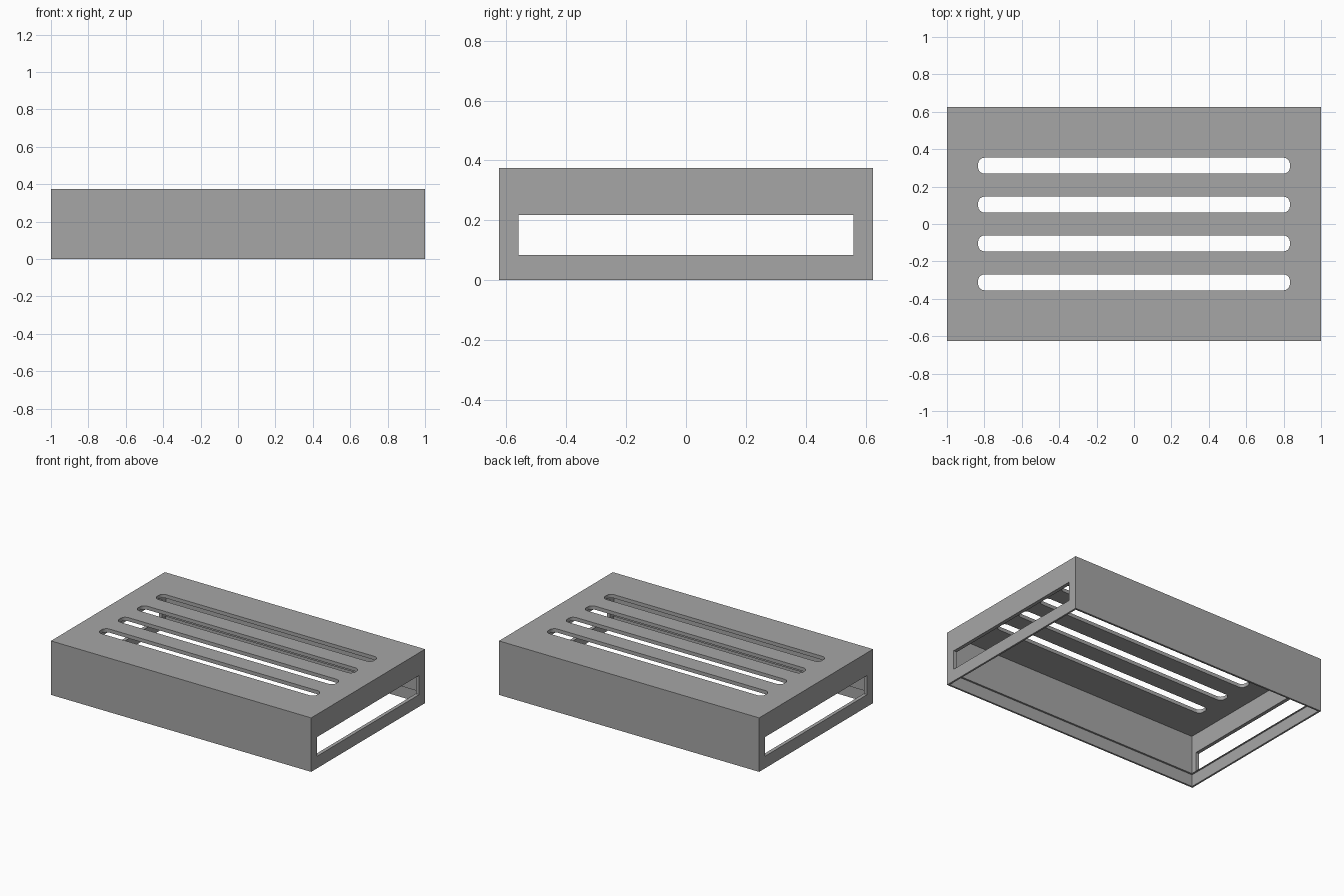
import bpy
import bmesh
from mathutils import Matrix

cube = bpy.data.objects.get("Cube")
if cube:
    bpy.data.objects.remove(cube, do_unlink=True)

LENGTH, DEPTH, HEIGHT = 2.0, 1.25, 0.375
WALL = 0.025
LIP = WALL / 2          # wall thickness left beside the bottom recess
RECESS = 0.083          # height of the bottom recess

grey = bpy.data.materials.new("plain_grey")
grey.use_nodes = True
colour = (0.38, 0.38, 0.38, 1)
grey.diffuse_color = colour
grey.node_tree.nodes["Principled BSDF"].inputs["Base Color"].default_value = colour


def block(name, x, y, z_low, z_high, y_mid=0, radius=0):
    """Box centred on x = 0, with optional rounded upright edges."""
    bm = bmesh.new()
    size = Matrix.Diagonal((x, y, z_high - z_low, 1))
    place = Matrix.Translation((0, y_mid, (z_low + z_high) / 2))
    bmesh.ops.create_cube(bm, size=1, matrix=place @ size)
    if radius:
        upright = [e for e in bm.edges
                   if abs(e.verts[0].co.z - e.verts[1].co.z) > 0.01]
        bmesh.ops.bevel(bm, geom=upright, offset=radius, segments=6,
                        profile=0.5, affect='EDGES')
    mesh = bpy.data.meshes.new(name)
    bm.to_mesh(mesh)
    bm.free()
    obj = bpy.data.objects.new(name, mesh)
    bpy.context.collection.objects.link(obj)
    return obj


# Outer case
case = block("vented_case", LENGTH, DEPTH, 0, HEIGHT)
case.data.materials.append(grey)

# Hollow inside, open below, with a stepped recess around the bottom rim
cutters = [
    block("cavity_cutter", LENGTH - 2 * WALL, DEPTH - 2 * WALL, -0.1, HEIGHT - WALL),
    block("recess_cutter", LENGTH - 2 * LIP, DEPTH - 2 * LIP, -0.2, RECESS),
    # Window through both end walls
    block("window_cutter", LENGTH + 0.2, 1.12, RECESS + 0.001, 0.217),
]

# Four rounded slots in the top
for i in range(4):
    cutters.append(block("slot_cutter", 1.667, 0.085, HEIGHT - 0.1, HEIGHT + 0.1,
                         y_mid=(i - 1.5) * 0.208, radius=0.034))

for cutter in cutters:
    cutter.hide_render = True
    cut = case.modifiers.new(cutter.name, 'BOOLEAN')
    cut.operation = 'DIFFERENCE'
    cut.solver = 'EXACT'
    cut.object = cutter

# Keep the cut shape and discard the cutters
graph = bpy.context.evaluated_depsgraph_get()
cut_mesh = bpy.data.meshes.new_from_object(case.evaluated_get(graph))
case.modifiers.clear()
case.data = cut_mesh
for cutter in cutters:
    bpy.data.objects.remove(cutter, do_unlink=True)

# Smooth only the rounded slot ends
bpy.context.view_layer.objects.active = case
case.select_set(True)
bpy.ops.object.shade_smooth_by_angle(angle=0.5)
